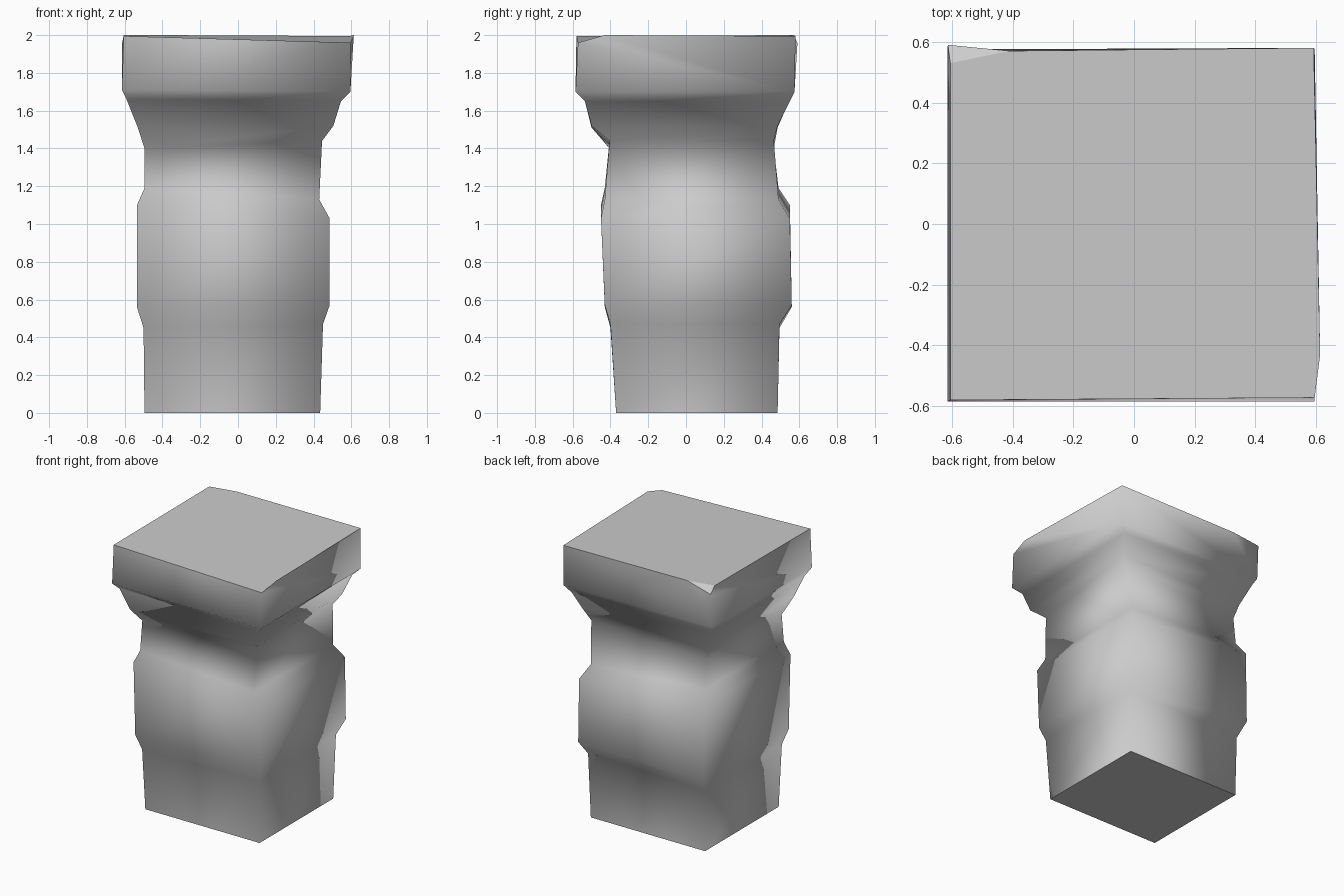
import bpy
import bmesh

cube = bpy.data.objects.get("Cube")
if cube:
    bpy.data.objects.remove(cube, do_unlink=True)

# Worn stone, one colour
stone = bpy.data.materials.new("grey stone")
stone.use_nodes = True
colour = (0.6, 0.6, 0.6, 1)
stone.diffuse_color = colour
stone.node_tree.nodes["Principled BSDF"].inputs["Base Color"].default_value = colour

# Rough square sections: height on the -x side, height on the +x side, x range, y range
SECTIONS = [
    (0.00, 0.00, -0.495, 0.435, -0.37, 0.485),
    (0.45, 0.47, -0.50, 0.45, -0.40, 0.495),
    (0.56, 0.57, -0.535, 0.485, -0.43, 0.56),
    (1.10, 1.03, -0.535, 0.485, -0.45, 0.55),
    (1.19, 1.13, -0.495, 0.43, -0.43, 0.49),
    (1.40, 1.44, -0.495, 0.445, -0.405, 0.465),
    (1.51, 1.52, -0.53, 0.505, -0.50, 0.485),
    (1.66, 1.65, -0.59, 0.545, -0.535, 0.55),
    (1.71, 1.70, -0.615, 0.595, -0.585, 0.575),
]

bm = bmesh.new()


def corners(section):
    z_left, z_right, x0, x1, y0, y1 = section
    points = [(x0, y0, z_left), (x1, y0, z_right), (x1, y1, z_right), (x0, y1, z_left)]
    return [bm.verts.new(p) for p in points]


# Shaft, bulge, neck and flare
rings = [corners(s) for s in SECTIONS]
bottom = bm.faces.new(rings[0][::-1])
for low, high in zip(rings, rings[1:]):
    for i in range(4):
        j = (i + 1) % 4
        bm.faces.new((low[i], low[j], high[j], high[i]))

# Slab rim, with two chipped corners
front_left, front_right, back_right, back_left = [bm.verts.new(p) for p in (
    (-0.605, -0.58, 1.995), (0.595, -0.572, 1.96),
    (0.592, 0.58, 1.995), (-0.613, 0.59, 1.96))]
chip_right, chip_back, chip_left = [bm.verts.new(p) for p in (
    (0.613, -0.43, 2.0), (-0.41, 0.57, 2.0), (-0.605, 0.53, 2.0))]
a, b, c, d = rings[-1]
bm.faces.new((a, b, front_right, front_left))
bm.faces.new((b, c, back_right, chip_right, front_right))
bm.faces.new((c, d, back_left, chip_back, back_right))
bm.faces.new((d, a, front_left, chip_left, back_left))
top = bm.faces.new((front_left, front_right, chip_right, back_right, chip_back, chip_left))
chip = bm.faces.new((chip_back, back_left, chip_left))

# Soft shading around the sides, crisp edges at the two ends
for face in bm.faces:
    face.smooth = True
for cap in (bottom, top, chip):
    for edge in cap.edges:
        edge.smooth = False

mesh = bpy.data.meshes.new("pillar")
bm.to_mesh(mesh)
bm.free()
mesh.materials.append(stone)
pillar = bpy.data.objects.new("pillar", mesh)
bpy.context.collection.objects.link(pillar)
